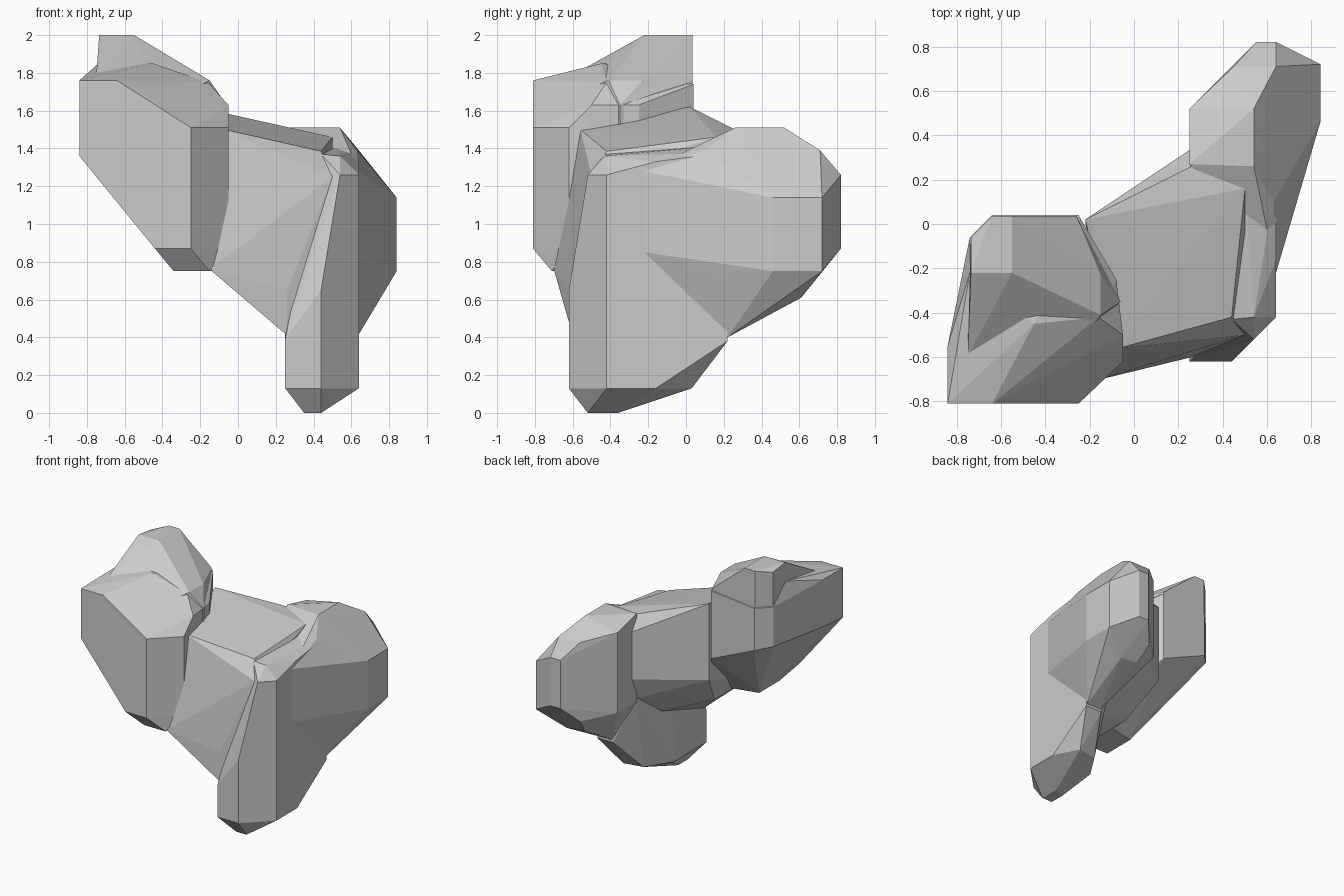
import bpy, bmesh


def lobe(name, posts):
    """Convex faceted lump wrapped around upright posts (x, y, low z, high z)."""
    bm = bmesh.new()
    for x, y, low, high in posts:
        bm.verts.new((x, y, low))
        if high > low:
            bm.verts.new((x, y, high))
    hull = bmesh.ops.convex_hull(bm, input=bm.verts)
    loose = {g for g in hull["geom_interior"] + hull["geom_unused"]
             if isinstance(g, bmesh.types.BMVert)}
    bmesh.ops.delete(bm, geom=list(loose), context='VERTS')
    bmesh.ops.recalc_face_normals(bm, faces=bm.faces)
    mesh = bpy.data.meshes.new(name)
    bm.to_mesh(mesh)
    bm.free()
    obj = bpy.data.objects.new(name, mesh)
    bpy.context.collection.objects.link(obj)
    return obj


# Tall slab-like lobe at the front left
rock = lobe("rock", [
    (-0.84, -0.81, 1.36, 1.76), (-0.84, -0.55, 1.38, 1.76),
    (-0.64, -0.81, 1.76, 1.76), (-0.44, -0.81, 0.87, 0.87),
    (-0.25, -0.81, 0.87, 1.51), (-0.05, -0.62, 0.87, 1.51),
    (-0.34, -0.71, 0.75, 0.75), (-0.15, -0.71, 0.75, 0.75),
    (-0.34, -0.45, 0.75, 0.75), (-0.12, -0.40, 0.75, 0.75),
    (-0.05, -0.50, 1.63, 1.63), (-0.16, -0.42, 1.75, 1.75),
    (-0.45, -0.45, 1.85, 1.85), (-0.08, -0.25, 0.9, 1.63),
    (-0.74, -0.22, 1.40, 1.85), (-0.74, -0.06, 1.38, 1.7),
    (-0.64, 0.04, 1.36, 1.7), (-0.25, 0.04, 1.19, 1.74),
])

# Peak rising at the back of that lobe
peak = lobe("peak", [
    (-0.735, -0.22, 1.5, 2.0), (-0.55, -0.22, 2.0, 2.0),
    (-0.735, -0.06, 1.5, 1.98), (-0.64, 0.035, 1.5, 2.0),
    (-0.55, 0.035, 1.5, 2.0), (-0.26, 0.035, 1.4, 1.76),
    (-0.15, -0.23, 1.5, 1.76), (-0.15, -0.41, 1.5, 1.76),
    (-0.75, -0.60, 1.5, 1.79), (-0.38, -0.70, 1.5, 1.64),
    (-0.06, -0.35, 1.4, 1.63),
])

# Web joining the two main lobes
web = lobe("web", [
    (-0.22, 0.02, 1.0, 1.62), (-0.10, -0.22, 0.72, 1.55),
    (-0.15, -0.70, 0.76, 0.76), (-0.07, -0.56, 0.80, 1.50),
    (0.26, 0.26, 0.82, 1.50), (0.26, -0.60, 0.41, 0.65),
    (0.27, -0.08, 0.58, 1.42), (0.44, -0.42, 1.0, 1.385),
    (0.50, -0.50, 1.0, 1.25), (0.50, 0.16, 0.9, 1.46),
    (0.04, -0.25, 1.50, 1.50), (0.26, 0.34, 1.0, 1.38),
])

# Downward stem the rock stands on
stem = lobe("stem", [
    (0.35, -0.52, 0, 0), (0.44, -0.52, 0, 0),
    (0.35, -0.40, 0, 0), (0.44, -0.36, 0, 0),
    (0.25, -0.62, 0.13, 0.39), (0.44, -0.62, 0.13, 0.65),
    (0.64, -0.42, 0.13, 1.26), (0.64, -0.16, 0.13, 1.33),
    (0.54, 0.03, 0.13, 0.13), (0.38, 0.0, 0.13, 0.13),
    (0.25, -0.20, 0.13, 0.45), (0.64, 0.22, 0.38, 1.38),
    (0.50, 0.22, 0.38, 1.42), (0.54, -0.52, 0.95, 1.26),
    (0.44, -0.43, 1.37, 1.37), (0.54, -0.42, 1.36, 1.36),
    (0.34, 0.15, 0.75, 1.40),
])

# Broad lobe at the back right
back_lobe = lobe("back_lobe", [
    (0.84, 0.46, 0.75, 1.14), (0.84, 0.72, 0.75, 1.14),
    (0.64, 0.82, 0.87, 1.26), (0.55, 0.82, 0.87, 1.26),
    (0.64, 0.71, 0.75, 1.39), (0.45, 0.71, 0.75, 1.39),
    (0.54, 0.52, 1.51, 1.51), (0.25, 0.52, 0.80, 1.45),
    (0.54, 0.26, 1.51, 1.51), (0.25, 0.27, 0.80, 1.51),
    (0.64, 0.61, 0.61, 0.61), (0.48, 0.61, 0.63, 0.63),
    (0.63, 0.22, 0.40, 0.40), (0.51, 0.22, 0.40, 0.40),
    (0.63, 0.10, 1.39, 1.39), (0.73, 0.17, 0.72, 1.22),
    (0.64, -0.22, 0.85, 1.28),
])

# Fuse everything into one flat-shaded lump
parts = [peak, web, stem, back_lobe]
for part in parts:
    mod = rock.modifiers.new("fuse", 'BOOLEAN')
    mod.operation = 'UNION'
    mod.solver = 'EXACT'
    mod.object = part
graph = bpy.context.evaluated_depsgraph_get()
fused = bpy.data.meshes.new_from_object(rock.evaluated_get(graph))
rock.modifiers.clear()
rock.data = fused
for part in parts:
    bpy.data.objects.remove(part)
for face in fused.polygons:
    face.use_smooth = False
